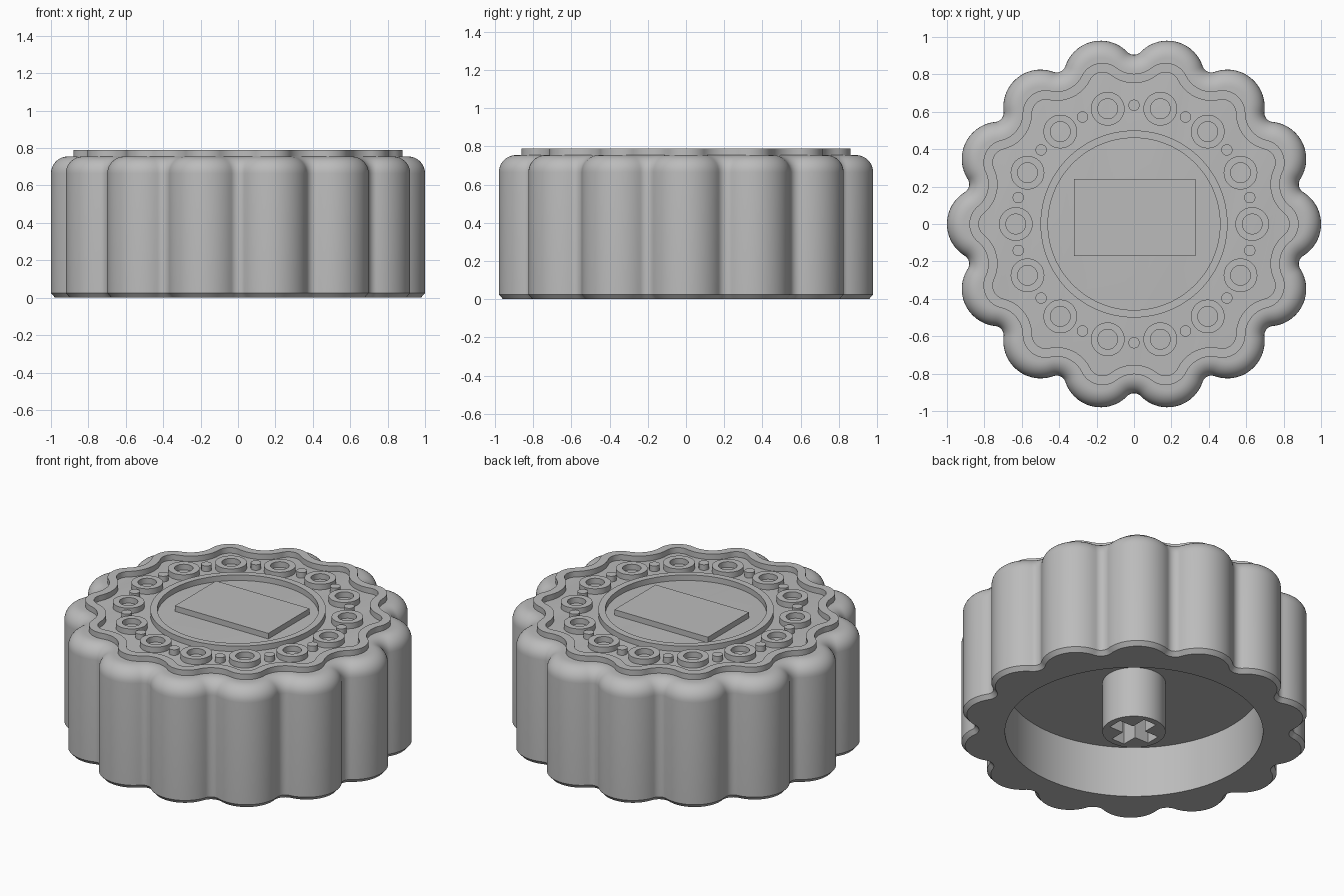
import bpy, bmesh
from math import sin, cos, pi, atan2, radians, hypot

cube = bpy.data.objects.get("Cube")
if cube:
    bpy.data.objects.remove(cube, do_unlink=True)

LOBES = 14
HALF = pi / LOBES
FLOOR, TOP = 0.755, 0.79
SUNK = FLOOR - 0.01

grey = bpy.data.materials.new("plain grey")
grey.use_nodes = True
grey.diffuse_color = (0.5, 0.5, 0.5, 1)
grey.node_tree.nodes["Principled BSDF"].inputs["Base Color"].default_value = (0.5, 0.5, 0.5, 1)


def scallop(tip, valley, fillet, inset=0.0, n=12):
    """Outline of convex lobe arcs joined by tangent concave arcs, offset inward."""
    e = valley + fillet
    k = 2 * e * cos(HALF)
    r = (tip**2 + e**2 - k * tip - fillet**2) / (2 * fillet + 2 * tip - k)
    d = tip - r
    vx, vy = e * cos(HALF), e * sin(HALF)
    turn = atan2(vy, vx - d)
    lobe, dip = r - inset, fillet + inset
    pts = []
    for i in range(LOBES):
        local = []
        for j in range(-n, n + 1):
            a = turn * j / n
            local.append((d + lobe * cos(a), lobe * sin(a)))
        start, end = turn + pi, pi + 2 * HALF - turn
        for j in range(1, n):
            a = start + (end - start) * j / n
            local.append((vx + dip * cos(a), vy + dip * sin(a)))
        c, s = cos(2 * HALF * i), sin(2 * HALF * i)
        pts += [(x * c - y * s, x * s + y * c) for x, y in local]
    return pts


def circle(r, n=48, cx=0.0, cy=0.0):
    return [(cx + r * cos(2 * pi * i / n), cy + r * sin(2 * pi * i / n)) for i in range(n)]


def loft(name, sections, closed=False):
    """Skin (outline, height) sections; cap both ends, or wrap round if closed."""
    bm = bmesh.new()
    loops = [[bm.verts.new((x, y, z)) for x, y in pts] for pts, z in sections]
    pairs = list(zip(loops, loops[1:]))
    if closed:
        pairs.append((loops[-1], loops[0]))
    else:
        bm.faces.new(loops[0])
        bm.faces.new(loops[-1])
    for a, b in pairs:
        for i in range(len(a)):
            j = (i + 1) % len(a)
            bm.faces.new((a[i], a[j], b[j], b[i]))
    bmesh.ops.recalc_face_normals(bm, faces=bm.faces)
    mesh = bpy.data.meshes.new(name)
    bm.to_mesh(mesh)
    bm.free()
    mesh.materials.append(grey)
    obj = bpy.data.objects.new(name, mesh)
    bpy.context.collection.objects.link(obj)
    bpy.ops.object.select_all(action="DESELECT")
    obj.select_set(True)
    bpy.context.view_layer.objects.active = obj
    bpy.ops.object.shade_smooth_by_angle(angle=radians(30))
    return obj


def raised_band(name, outer, inner):
    return loft(name, [(outer, SUNK), (outer, TOP), (inner, TOP), (inner, SUNK)], closed=True)


def raised_plate(name, outline):
    return loft(name, [(outline, SUNK), (outline, TOP)])


# Scalloped shell: rounded shoulder, straight wall, bevelled foot, round cavity
body = lambda inset: scallop(1.0, 0.905, 0.05, inset)
ROUND = 0.09
sections = []
for i in range(9):
    a = pi / 2 * i / 8
    sections.append((body(ROUND * (1 - sin(a))), FLOOR - ROUND + ROUND * cos(a)))
sections += [(body(0), 0.025), (body(0.022), 0.0)]
bore = [(0.735 * x / hypot(x, y), 0.735 * y / hypot(x, y)) for x, y in body(0)]
sections += [(bore, 0.0), (bore, 0.32)]
loft("shell", sections)

# Mounting stem with a cross-shaped socket
ARM, WIDTH = 0.142, 0.045
corner = atan2(WIDTH, ARM)
steps = [corner * i / 3 for i in range(3)]
steps += [corner + (pi / 4 - corner) * i / 4 for i in range(5)]
steps += [pi / 2 - a for a in reversed(steps[1:-1])]
angles = [q * pi / 2 + a for q in range(4) for a in steps]


def cross_radius(a):
    big, small = sorted((abs(cos(a)), abs(sin(a))), reverse=True)
    return ARM / big if small * ARM <= big * WIDTH + 1e-6 else WIDTH / small


stem = [(0.18 * cos(a), 0.18 * sin(a)) for a in angles]
socket = [(cross_radius(a) * cos(a), cross_radius(a) * sin(a)) for a in angles]
loft("stem", [(stem, 0.33), (stem, 0.0), (socket, 0.0), (socket, 0.3)])

# Wavy border and round centre border
raised_band("wavy_border", scallop(0.88, 0.803, 0.15), scallop(0.88, 0.803, 0.15, 0.05))
raised_band("centre_border", circle(0.5, 96), circle(0.46, 96))

# Alternating small rings and studs
for i in range(LOBES):
    a, b = 2 * HALF * i, 2 * HALF * i + HALF
    x, y = 0.632 * cos(a), 0.632 * sin(a)
    raised_band(f"small_ring_{i + 1}", circle(0.09, 36, x, y), circle(0.053, 36, x, y))
    raised_plate(f"stud_{i + 1}", circle(0.03, 24, 0.635 * cos(b), 0.635 * sin(b)))

# Plain centre panel
raised_plate("centre_panel", [(-0.32, -0.17), (0.33, -0.17), (0.33, 0.24), (-0.32, 0.24)])
